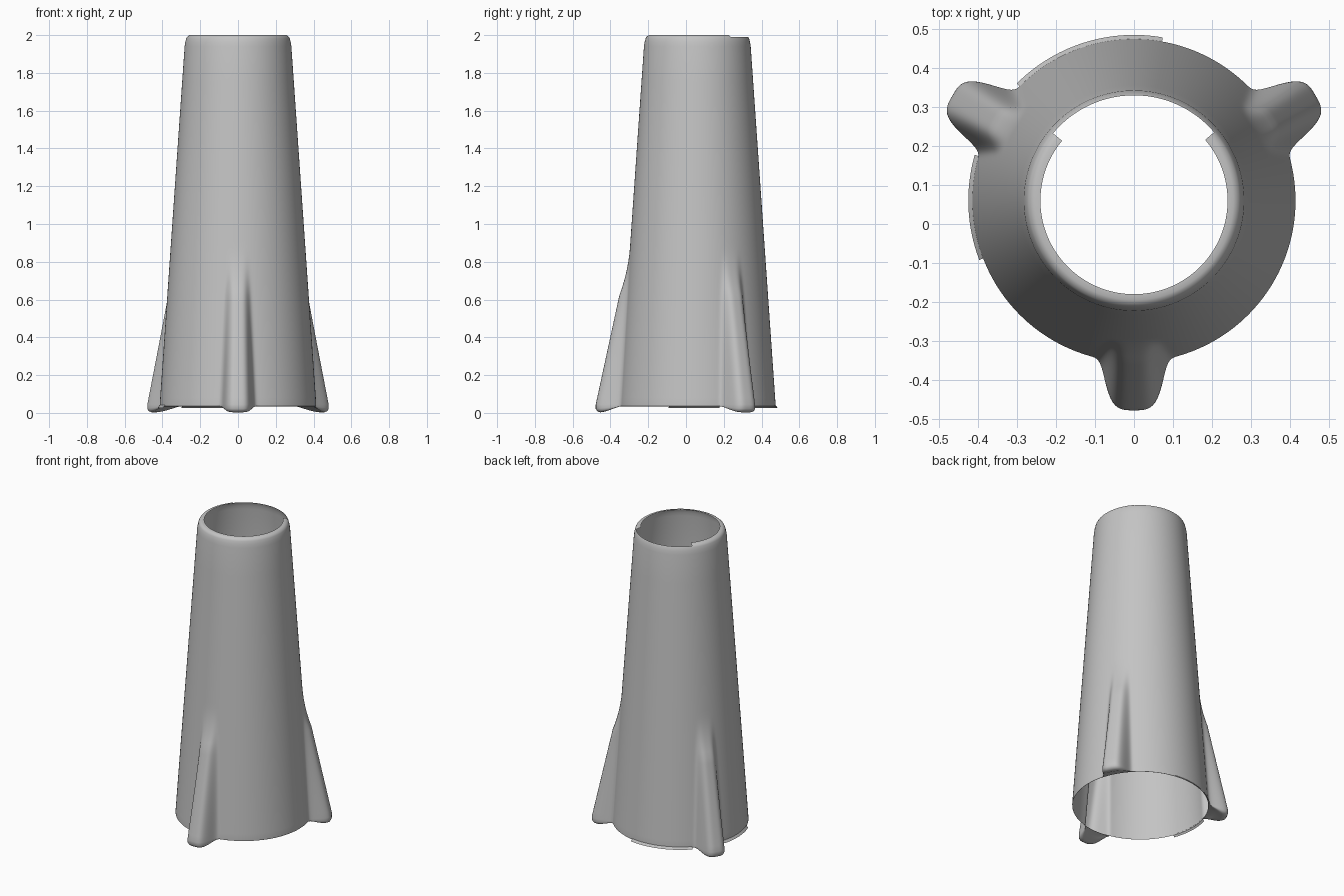
import bpy, bmesh, math

cube = bpy.data.objects.get("Cube")
if cube:
    bpy.data.objects.remove(cube, do_unlink=True)

CENTER_Y = 0.06
SEGMENTS = 480
FIN_ANGLES = [math.radians(a) for a in (30, 150, 270)]

grey = bpy.data.materials.new("light_grey")
grey.use_nodes = True
grey.diffuse_color = (0.55, 0.55, 0.55, 1)
grey.node_tree.nodes["Principled BSDF"].inputs["Base Color"].default_value = (0.55, 0.55, 0.55, 1)


def wall_radius(z):
    return 0.415 - 0.0695 * (z - 0.035)


def fin_weight(angle, width):
    """1 on a fin's centre line, falling off steeply to 0 at its sides."""
    total = 0
    for fin in FIN_ANGLES:
        d = (angle - fin + math.pi) % math.tau - math.pi
        total += math.exp(-(abs(d) * 0.46 / width) ** 4)
    return total


def add_ring(bm, angles, ring):
    """ring(angle) gives radius and height."""
    verts = []
    for a in angles:
        r, z = ring(a)
        verts.append(bm.verts.new((r * math.cos(a), CENTER_Y + r * math.sin(a), z)))
    return verts


def skin(bm, lower, upper, closed, keep=lambda i: True):
    n = len(lower)
    for i in range(n if closed else n - 1):
        if keep(i):
            k = (i + 1) % n
            bm.faces.new((lower[i], lower[k], upper[k], upper[i]))


def finish(bm, name):
    loose = [v for v in bm.verts if not v.link_faces]
    bmesh.ops.delete(bm, geom=loose, context='VERTS')
    mesh = bpy.data.meshes.new(name)
    bm.to_mesh(mesh)
    bm.free()
    mesh.materials.append(grey)
    obj = bpy.data.objects.new(name, mesh)
    bpy.context.collection.objects.link(obj)
    bpy.ops.object.select_all(action='DESELECT')
    bpy.context.view_layer.objects.active = obj
    obj.select_set(True)
    bpy.ops.object.shade_smooth_by_angle(angle=math.radians(50))
    return obj


# Tapered shell with three fins drawn out of its wall
angles = [math.tau * i / SEGMENTS for i in range(SEGMENTS)]
bm = bmesh.new()
rings = [add_ring(bm, angles, lambda a: (0.413, 0.035))]

# Rounded fin feet: outward reach and drop below the rim
for reach, drop in ((0.04, 0.012), (0.08, 0.03), (0.1, 0.033), (0.116, 0.027), (0.124, 0.014)):
    def foot(a, reach=reach, drop=drop):
        f = fin_weight(a, 0.077)
        return 0.414 + reach * f, 0.0355 - drop * f + 0.004 * reach
    rings.append(add_ring(bm, angles, foot))


def fin_height(z):
    slope = 0.125 - 0.147 * (z - 0.035)
    if z < 0.62:
        return slope
    return 0.039 * max(0, 1 - (z - 0.62) / 0.26) ** 2


heights = [0.045 + 0.036 * i for i in range(25)] + [1.0, 1.25, 1.5, 1.75, 1.94]
for z in heights:
    def wall(a, z=z):
        return wall_radius(z) + fin_height(z) * fin_weight(a, 0.077 - 0.02 * min(z, 0.8)), z
    rings.append(add_ring(bm, angles, wall))

# Rounded shoulder, then an inward lip with a gap at the back
for r, z in ((0.279, 1.963), (0.274, 1.982), (0.27, 1.99)):
    rings.append(add_ring(bm, angles, lambda a: (r, z)))
lip_start = len(rings)
for r, z in ((0.263, 1.996), (0.255, 2.0), (0.24, 2.0)):
    rings.append(add_ring(bm, angles, lambda a: (r, z)))

for j in range(len(rings) - 1):
    on_lip = j + 1 >= lip_start
    skin(bm, rings[j], rings[j + 1], True,
         lambda i: not (on_lip and 40 < math.degrees(angles[i]) < 140))
finish(bm, "finned_tapered_shell")

# Thin flared strips along the back and right of the lower rim
for name, start, end in (("back_rim_flare", 80, 135), ("right_rim_flare", 164, 201)):
    bm = bmesh.new()
    arc = [math.radians(start + (end - start) * i / 48) for i in range(49)]
    lower = add_ring(bm, arc, lambda a: (0.425, 0.027))
    upper = add_ring(bm, arc, lambda a: (0.414, 0.042))
    skin(bm, lower, upper, False)
    finish(bm, name)
